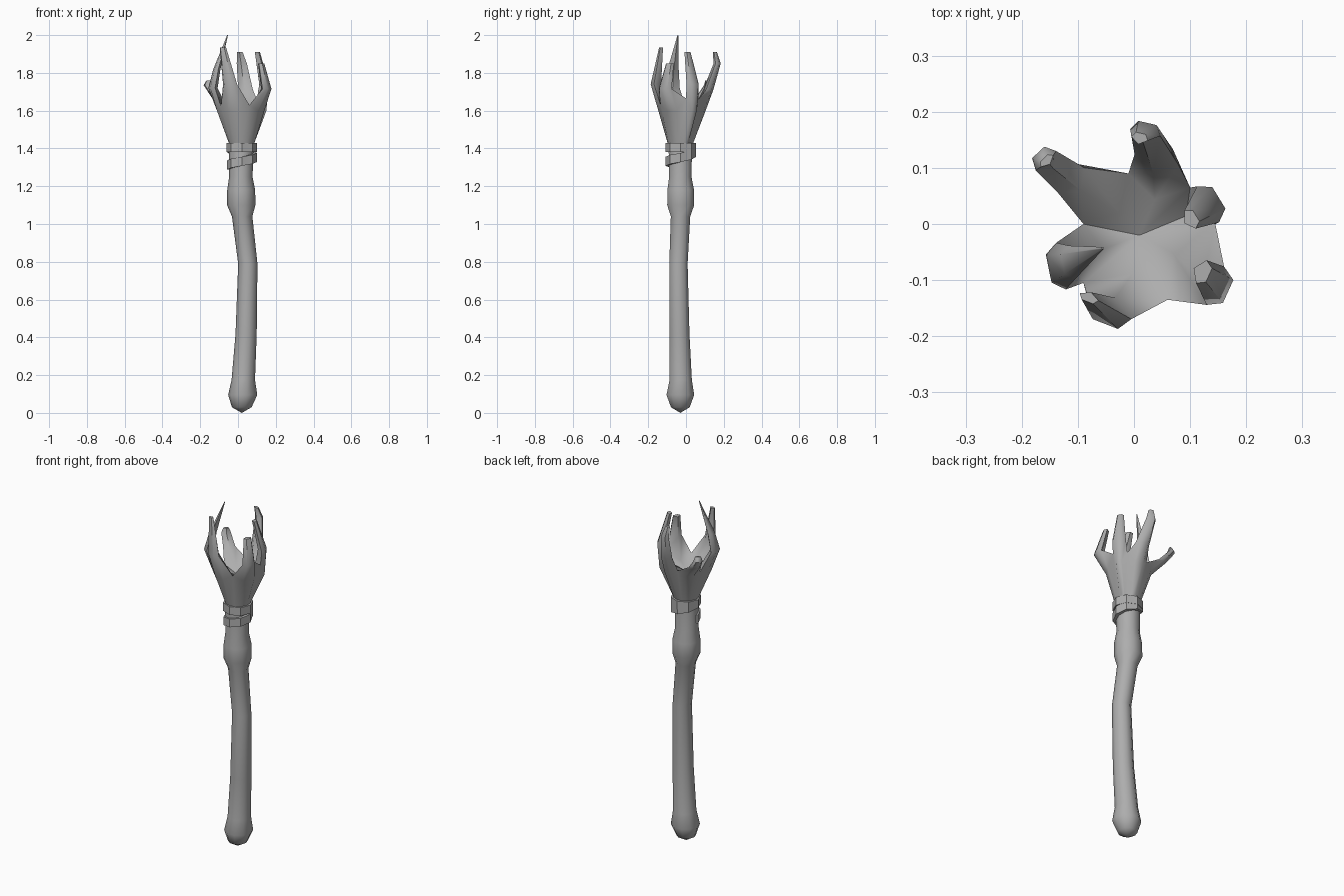
import bpy, bmesh
from math import sin, cos, radians, atan2
from mathutils import Vector

cube = bpy.data.objects.get("Cube")
if cube:
    bpy.data.objects.remove(cube, do_unlink=True)

grey = bpy.data.materials.new("plain_grey")
grey.use_nodes = True
colour = (0.42, 0.42, 0.42, 1)
grey.diffuse_color = colour
grey.node_tree.nodes["Principled BSDF"].inputs["Base Color"].default_value = colour


def finish(name, bm, angle):
    bmesh.ops.recalc_face_normals(bm, faces=bm.faces)
    mesh = bpy.data.meshes.new(name)
    bm.to_mesh(mesh)
    bm.free()
    mesh.materials.append(grey)
    obj = bpy.data.objects.new(name, mesh)
    bpy.context.collection.objects.link(obj)
    bpy.ops.object.select_all(action="DESELECT")
    obj.select_set(True)
    bpy.context.view_layer.objects.active = obj
    bpy.ops.object.shade_smooth_by_angle(angle=radians(angle))
    return obj


def add_loop(bm, points):
    return [bm.verts.new(p) for p in points]


def bridge(bm, a, b, closed=True):
    n = len(a)
    for i in range(n if closed else n - 1):
        j = (i + 1) % n
        bm.faces.new((a[i], a[j], b[j], b[i]))


# Bent wooden shaft with a knob at each end: x, y, z, radius
shaft_profile = [
    (0.02, -0.03, 0.03, 0.052), (0.025, -0.03, 0.095, 0.077),
    (0.028, -0.028, 0.175, 0.062), (0.043, -0.035, 0.42, 0.056),
    (0.052, -0.04, 0.79, 0.051), (0.022, -0.029, 1.04, 0.054),
    (0.017, -0.028, 1.1, 0.075), (0.017, -0.028, 1.18, 0.074),
    (0.015, -0.03, 1.25, 0.062), (0.018, -0.03, 1.45, 0.066),
]
bm = bmesh.new()
sides = 10
previous = None
for x, y, z, r in shaft_profile:
    ring = add_loop(bm, [(x + r * cos(radians(360 * k / sides)),
                          y + r * sin(radians(360 * k / sides)), z) for k in range(sides)])
    if previous:
        bridge(bm, previous, ring)
    else:
        apex = bm.verts.new((0.02, -0.03, 0))
        for k in range(sides):
            bm.faces.new((apex, ring[(k + 1) % sides], ring[k]))
    previous = ring
bm.faces.new(previous)
finish("shaft", bm, 50)

# Binding strip that winds up the neck
bm = bmesh.new()
winding = [(180, 1.312), (360, 1.352), (540, 1.405), (900, 1.406)]
previous = None
for (a0, z0), (a1, z1) in zip(winding, winding[1:]):
    for angle in range(a0, a1 + 1, 45):
        if previous and angle == a0:
            continue
        z = z0 + (z1 - z0) * (angle - a0) / (a1 - a0)
        r = 0.079 + 0.003 * (angle - 180) / 720
        c, s = cos(radians(angle)), sin(radians(angle))
        section = add_loop(bm, [(0.02 + q * c, -0.028 + q * s, z + h) for q, h in
                                ((r, -0.024), (r, 0.024), (0.058, 0.024), (0.058, -0.024))])
        if previous:
            bridge(bm, previous, section)
        else:
            bm.faces.new(section)
        previous = section
bm.faces.new(previous)
finish("neck_binding", bm, 30)

# Cupped hand: notches between fingers, counterclockwise
centre = Vector((0.02, -0.03, 0))
notches = [Vector(p) for p in (
    (0.145, 0.0, 1.665), (0.1, 0.065, 1.66), (-0.01, 0.09, 1.63),
    (-0.09, 0.0, 1.61), (-0.09, -0.105, 1.62), (0.06, -0.135, 1.63))]
# Finger sections, base to tip: x, y, z, width, depth
fingers = [
    [(0.132, 0.035, 1.74, 0.075, 0.045), (0.1, 0.008, 1.91, 0.038, 0.025)],
    [(0.04, 0.115, 1.71, 0.08, 0.05), (0.02, 0.163, 1.85, 0.055, 0.035),
     (0.01, 0.152, 1.91, 0.03, 0.02)],
    [(-0.112, 0.078, 1.675, 0.065, 0.05), (-0.157, 0.113, 1.735, 0.05, 0.04),
     (-0.155, 0.112, 1.76, 0.03, 0.015)],
    [(-0.13, -0.075, 1.72, 0.085, 0.045), (-0.11, -0.068, 1.82, 0.06, 0.035),
     (-0.055, -0.043, 2.0, 0.004, 0.004)],
    [(-0.042, -0.155, 1.74, 0.08, 0.05), (-0.08, -0.13, 1.935, 0.036, 0.018)],
    [(0.145, -0.11, 1.715, 0.075, 0.05), (0.12, -0.085, 1.85, 0.045, 0.03)],
]
bm = bmesh.new()
notch_verts = add_loop(bm, notches)
floor = bm.verts.new((0.01, -0.02, 1.58))
rim = []
for i, sections in enumerate(fingers):
    left, right = notches[i], notches[(i + 1) % 6]
    middle = (left + right) / 2
    out = Vector((middle.x - centre.x, middle.y - centre.y, 0)).normalized()
    outer = []
    for t in (0.3, 0.7):
        p = left.lerp(right, t) + out * 0.022
        p.z = 1.6
        outer.append(bm.verts.new(p))
    inner = bm.verts.new((middle.x - out.x * 0.035, middle.y - out.y * 0.035, 1.615))
    nl, nr = notch_verts[i], notch_verts[(i + 1) % 6]
    rim += [nl, *outer]
    # Palm floor
    bm.faces.new((floor, nl, inner))
    bm.faces.new((floor, inner, nr))
    # Five-sided tapering finger
    previous = [nl, *outer, nr, inner]
    for x, y, z, w, d in sections:
        c = Vector((x, y, z))
        side = Vector((-out.y, out.x, 0))
        section = add_loop(bm, [c + side * (w * a) + out * (d * b) for a, b in
                                ((-0.5, 0), (-0.3, 0.5), (0.3, 0.5), (0.5, 0), (0, -0.5))])
        bridge(bm, previous, section)
        previous = section
    bm.faces.new(previous)

# Palm sides down to the wrist
wrist = []
for v in rim:
    a = atan2(v.co.y - centre.y, v.co.x - centre.x)
    wrist.append(bm.verts.new((centre.x + 0.067 * cos(a), centre.y + 0.067 * sin(a), 1.425)))
bridge(bm, wrist, rim)
bm.faces.new(wrist)
finish("claw_hand", bm, 55)
